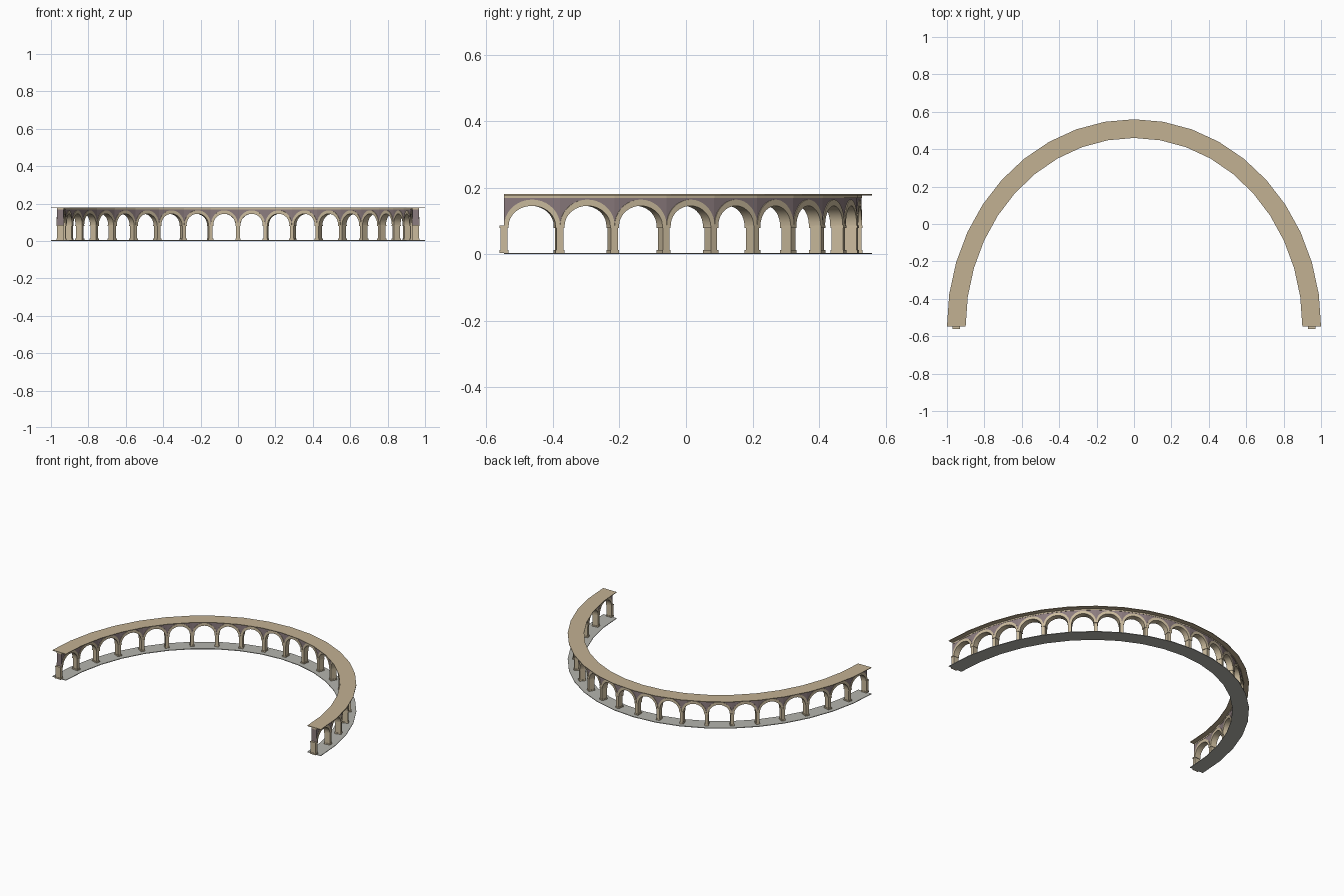
import bpy, bmesh, math
from mathutils import Matrix, Vector

if "Cube" in bpy.data.objects:
    bpy.data.objects.remove(bpy.data.objects["Cube"])

BAYS = 20                      # straight bays along the half ellipse
A, B, CY = 0.95, 1.057, -0.547  # centre line radii and centre
SPRING, RISE, RING_TOP, WALL_TOP = 0.085, 0.060, 0.164, 0.168
STEPS = 18


def material(name, rgb):
    m = bpy.data.materials.new(name)
    m.diffuse_color = (*rgb, 1)
    m.use_nodes = True
    m.node_tree.nodes["Principled BSDF"].inputs["Base Color"].default_value = m.diffuse_color
    return m


stone = material("pale sandstone", (0.60, 0.50, 0.34))
roof = material("tan roof", (0.54, 0.44, 0.29))
plaster = material("mauve plaster", (0.26, 0.20, 0.21))
paving = material("grey paving", (0.46, 0.46, 0.42))


def joint(k, d=0.0):
    """Point at joint k, moved outward by d."""
    th = -math.pi / 2 + math.pi * k / BAYS
    return Vector(((A + d) * math.sin(th), CY + (B + d) * math.cos(th), 0))


def place(k, t, d, z):
    """Point in bay k at fraction t, depth d and height z."""
    p = joint(k, d).lerp(joint(k + 1, d), t)
    p.z = z
    return p


def finish(bm, name, mat, smooth=False):
    bmesh.ops.recalc_face_normals(bm, faces=bm.faces)
    me = bpy.data.meshes.new(name)
    bm.to_mesh(me)
    bm.free()
    me.materials.append(mat)
    ob = bpy.data.objects.new(name, me)
    bpy.context.collection.objects.link(ob)
    if smooth:
        bpy.ops.object.select_all(action='DESELECT')
        ob.select_set(True)
        bpy.context.view_layer.objects.active = ob
        bpy.ops.object.shade_smooth_by_angle(angle=math.radians(30))
    return ob


def bay_strip(name, mat, section, half, smooth=False):
    """section(k) gives (t_low, z_low, t_high, z_high) stations across bay k."""
    bm = bmesh.new()
    for k in range(BAYS):
        prev = None
        stations = section(k)
        for i, (t0, z0, t1, z1) in enumerate(stations):
            row = [bm.verts.new(place(k, t, d, z)) for t, d, z in
                   ((t0, -half, z0), (t0, half, z0), (t1, half, z1), (t1, -half, z1))]
            if prev:
                for j in range(4):
                    n = (j + 1) % 4
                    bm.faces.new((prev[j], prev[n], row[n], row[j]))
            if (k == 0 and i == 0) or (k == BAYS - 1 and i == len(stations) - 1):
                bm.faces.new(row)
            prev = row
    bmesh.ops.remove_doubles(bm, verts=bm.verts, dist=0.00005)
    return finish(bm, name, mat, smooth)


def flat(z0, z1):
    return lambda k: [(0, z0, 0, z1), (1, z0, 1, z1)]


def arch_curves(k):
    """Inner and outer arch curve of bay k."""
    length = (joint(k + 1) - joint(k)).length
    r_in = 0.5 - 0.0135 / length
    out = []
    for i in range(STEPS + 1):
        a = math.pi * i / STEPS
        c, s = math.cos(a), math.sin(a)
        out.append((0.5 - r_in * c, SPRING + RISE * s,
                    0.5 - 0.5 * c, SPRING + (RING_TOP - SPRING) * s))
    return out


def spandrel(k):
    return [(t1, z1, t1, WALL_TOP) for _, _, t1, z1 in arch_curves(k)]


# Continuous bands: paving, cornice and overhanging roof
bay_strip("base_paving", paving, flat(0.0, 0.004), 0.05)
bay_strip("cornice", stone, flat(WALL_TOP, 0.176), 0.019)
bay_strip("roof_slab", roof, flat(0.176, 0.18), 0.05)

# Arches and the wall above them
bay_strip("arch_rings", stone, arch_curves, 0.020, smooth=True)
bay_strip("spandrel_wall", plaster, spandrel, 0.0175)


def joint_blocks(name, mat, z0, z1, half_w, half_d):
    """A block at every joint, turned along the curve."""
    bm = bmesh.new()
    for k in range(BAYS + 1):
        th = -math.pi / 2 + math.pi * k / BAYS
        turn = math.atan2(-B * math.sin(th), A * math.cos(th))
        p = joint(k)
        p.z = (z0 + z1) / 2
        bmesh.ops.create_cube(bm, size=1, matrix=Matrix.Translation(p)
                              @ Matrix.Rotation(turn, 4, 'Z')
                              @ Matrix.Diagonal((2 * half_w, 2 * half_d, z1 - z0, 1)))
    return finish(bm, name, mat)


# Piers with plinths and capitals
joint_blocks("pier_plinths", stone, 0.003, 0.012, 0.0135, 0.021)
joint_blocks("pier_shafts", stone, 0.012, 0.079, 0.0105, 0.018)
joint_blocks("pier_capitals", stone, 0.079, 0.086, 0.0135, 0.021)
